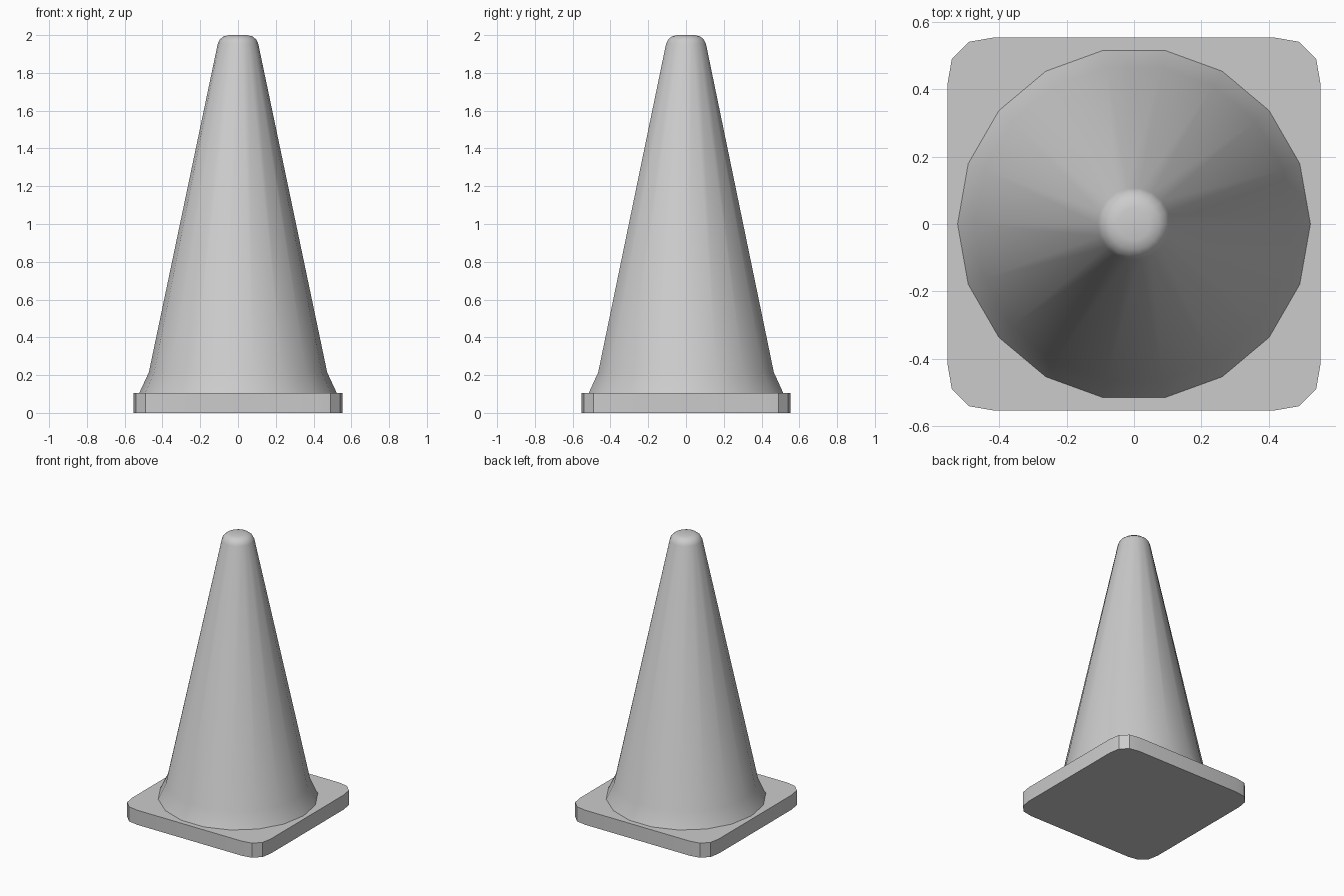
import bpy, bmesh
from math import cos, sin, pi, radians

if "Cube" in bpy.data.objects:
    bpy.data.objects.remove(bpy.data.objects["Cube"])


def make_object(name, rings, smooth_angle):
    """Skin a stack of equal-sized rings and close both ends."""
    bm = bmesh.new()
    loops = [[bm.verts.new(p) for p in ring] for ring in rings]
    n = len(loops[0])
    for low, high in zip(loops, loops[1:]):
        for i in range(n):
            j = (i + 1) % n
            bm.faces.new((low[i], low[j], high[j], high[i]))
    bm.faces.new(loops[0][::-1])
    bm.faces.new(loops[-1])
    bmesh.ops.recalc_face_normals(bm, faces=bm.faces[:])
    mesh = bpy.data.meshes.new(name)
    bm.to_mesh(mesh)
    bm.free()
    obj = bpy.data.objects.new(name, mesh)
    bpy.context.collection.objects.link(obj)
    bpy.ops.object.select_all(action='DESELECT')
    obj.select_set(True)
    bpy.context.view_layer.objects.active = obj
    bpy.ops.object.shade_smooth_by_angle(angle=radians(smooth_angle))
    return obj


# Square base with faceted round corners
BASE_TOP = 0.105
corner = [(0.553, 0.415), (0.54, 0.49), (0.49, 0.54), (0.415, 0.553)]
outline = []
for k in range(4):
    c, s = round(cos(k * pi / 2)), round(sin(k * pi / 2))
    outline += [(x * c - y * s, x * s + y * c) for x, y in corner]
make_object("base_plate", [[(x, y, z) for x, y in outline] for z in (0, BASE_TOP)], 30)

# 18-sided cone with flared foot and rounded tip
SIDES = 18
profile = [(0.523, BASE_TOP), (0.472, 0.215), (0.107, 1.955),
           (0.096, 1.977), (0.076, 1.993), (0.048, 2.0)]
make_object("cone_body", [[(r * cos(2 * pi * i / SIDES), r * sin(2 * pi * i / SIDES), z)
                           for i in range(SIDES)] for r, z in profile], 40)
